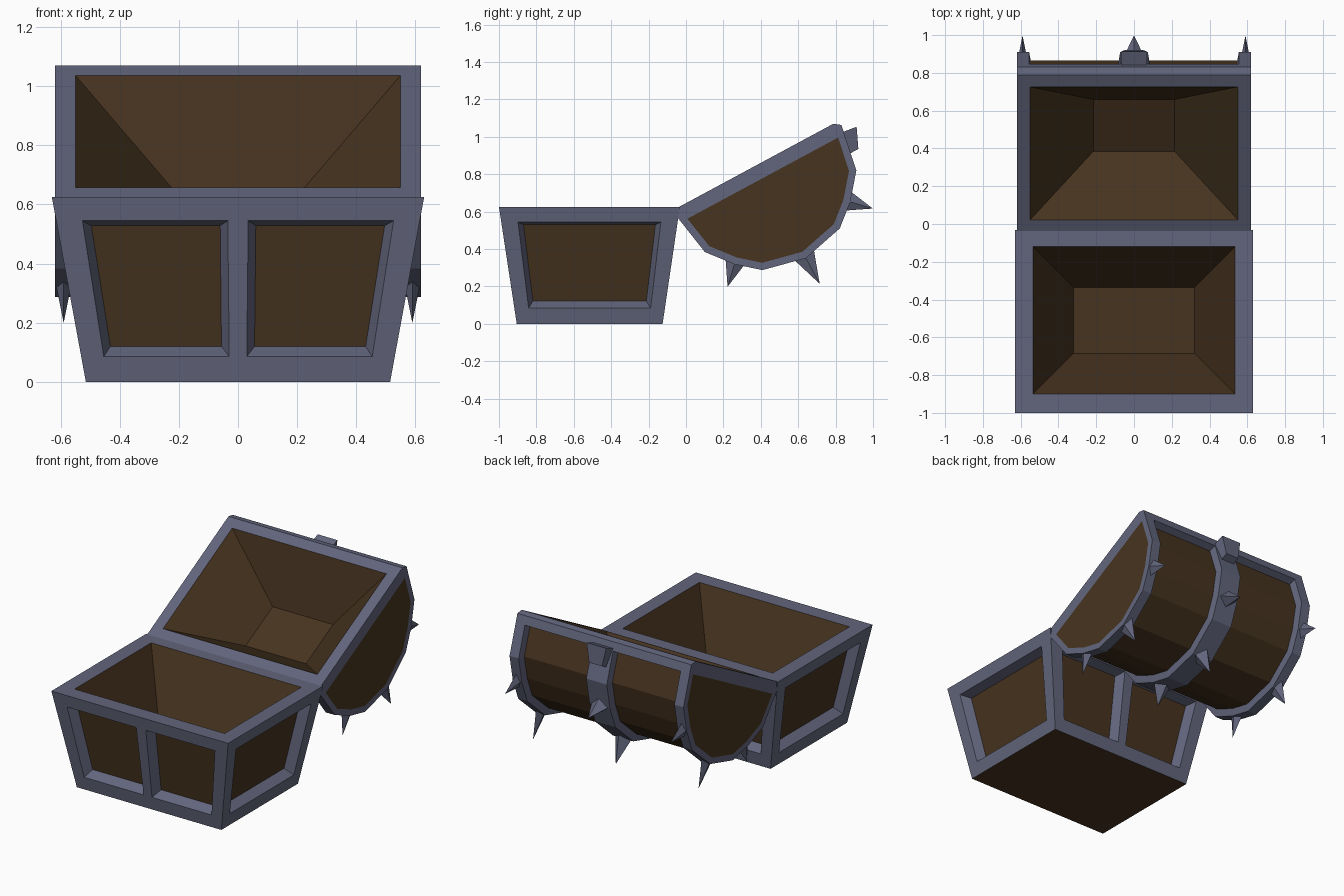
import bpy, bmesh, math
from mathutils import Vector, Matrix

if "Cube" in bpy.data.objects:
    bpy.data.objects.remove(bpy.data.objects["Cube"])


def material(name, rgb):
    m = bpy.data.materials.new(name)
    m.diffuse_color = (*rgb, 1)
    m.use_nodes = True
    m.node_tree.nodes["Principled BSDF"].inputs["Base Color"].default_value = m.diffuse_color
    return m


METAL, WOOD = 0, 1
MATS = [material("slate_metal", (0.124, 0.133, 0.205)),
        material("dark_wood", (0.063, 0.034, 0.014))]


def finish(bm, name, matrix=Matrix()):
    me = bpy.data.meshes.new(name)
    bm.to_mesh(me)
    bm.free()
    for m in MATS:
        me.materials.append(m)
    ob = bpy.data.objects.new(name, me)
    bpy.context.collection.objects.link(ob)
    ob.matrix_world = matrix
    return ob


def face(bm, pts, mat):
    f = bm.faces.new([bm.verts.new(p) for p in pts])
    f.material_index = mat
    f.normal_update()
    return f


def rect(hx, y0, y1, z):
    return [Vector(p) for p in ((-hx, y0, z), (hx, y0, z), (hx, y1, z), (-hx, y1, z))]


def ring(bm, a, b, mat):
    for i in range(4):
        j = (i + 1) % 4
        face(bm, (a[i], a[j], b[j], b[i]), mat)


def hollow(bm, outer, opening, floor):
    ring(bm, outer, opening, METAL)
    ring(bm, opening, floor, WOOD)
    face(bm, floor, WOOD)


# ---- chest base: tapered box with sunken wooden panels ----
bm = bmesh.new()
low = rect(0.515, -0.905, -0.125, 0)
top = rect(0.63, -1.0, -0.033, 0.625)
face(bm, low[::-1], WOOD)
hollow(bm, top, rect(0.535, -0.90, -0.12, 0.625), rect(0.32, -0.685, -0.335, 0.15))

LONG = [0, 0.072, 0.472, 0.528, 0.928, 1]
SHORT = [0, 0.095, 0.905, 1]
VCUT = [0, 0.136, 0.872, 1]
panels = []
for k in range(4):
    n = (k + 1) % 4
    us = LONG if k % 2 == 0 else SHORT
    at = lambda u, v: low[k].lerp(low[n], u).lerp(top[k].lerp(top[n], u), v)
    for i in range(len(us) - 1):
        for j in range(3):
            f = face(bm, (at(us[i], VCUT[j]), at(us[i + 1], VCUT[j]),
                          at(us[i + 1], VCUT[j + 1]), at(us[i], VCUT[j + 1])), METAL)
            if j == 1 and i % 2 == 1:
                panels.append(f)
bmesh.ops.inset_individual(bm, faces=panels, thickness=0.026, depth=-0.06, use_even_offset=True)
for f in panels:
    f.material_index = WOOD
bmesh.ops.remove_doubles(bm, verts=bm.verts, dist=1e-4)
finish(bm, "chest_base")

# ---- lid: faceted barrel, built rim up at local z = 0, then tilted open ----
TILT = math.radians(28.3)
LID = Matrix.Translation((0, 0.374, 0.847)) @ Matrix.Rotation(TILT, 4, 'X')
half = [(0.47, 0), (0.505, 0.026), (0.495, 0.08), (0.46, 0.278),
        (0.352, 0.41), (0.235, 0.509)]
profile = half + [(0, 0.563)] + [(-c, t) for c, t in reversed(half)]
XS = [-0.62, -0.555, -0.073, 0.073, 0.555, 0.62]

bm = bmesh.new()
hollow(bm, rect(0.62, -0.47, 0.47, 0), rect(0.55, -0.40, 0.40, 0),
       rect(0.215, -0.156, 0.156, -0.313))
for i in range(5):
    for (c0, t0), (c1, t1) in zip(profile, profile[1:]):
        face(bm, ((XS[i], c0, -t0), (XS[i + 1], c0, -t0),
                  (XS[i + 1], c1, -t1), (XS[i], c1, -t1)), METAL)
face(bm, [(0.62, c, -t) for c, t in reversed(profile)], METAL)
face(bm, [(-0.62, c, -t) for c, t in profile], METAL)
bmesh.ops.remove_doubles(bm, verts=bm.verts, dist=1e-4)
bm.normal_update()

# wooden end panels
ends = [f for f in bm.faces if len(f.verts) == len(profile)]
bmesh.ops.inset_individual(bm, faces=ends, thickness=0.038, use_even_offset=True)
for f in ends:
    f.material_index = WOOD
    for v in f.verts:
        v.co.z = min(v.co.z, -0.077)

# wooden barrel staves sunk between the metal bands
staves = []
for f in bm.faces:
    c = f.calc_center_median()
    if f.material_index == METAL and 0.2 < abs(c.x) < 0.5 and c.z < -0.1:
        staves.append(f)
bmesh.ops.inset_region(bm, faces=staves, thickness=0.008, depth=-0.045,
                       use_even_offset=True, use_boundary=True)
for f in staves:
    f.material_index = WOOD
finish(bm, "lid", LID)


# ---- spikes on the three bands ----
def spike(name, x, c, t, angle, height, wx, wc):
    sink = 0.025
    k = (height + sink) / height
    bm = bmesh.new()
    base = [Vector(p) for p in ((wx * k, 0, -sink), (0, wc * k, -sink),
                                (-wx * k, 0, -sink), (0, -wc * k, -sink))]
    tip = Vector((0, 0, height))
    for i in range(4):
        face(bm, (base[i], base[(i + 1) % 4], tip), METAL)
    face(bm, base[::-1], METAL)
    bmesh.ops.remove_doubles(bm, verts=bm.verts, dist=1e-5)
    local = Matrix.Translation((x, c, -t)) @ Matrix.Rotation(math.pi + angle, 4, 'X')
    finish(bm, name, LID @ local)


for x, wx in ((-0.59, 0.024), (0, 0.058), (0.59, 0.024)):
    spike("crown_spike", x, 0, 0.555, 0, 0.164, wx, 0.055)
    for s in (-1, 1):
        spike("side_spike", x, s * 0.352, 0.41, s * math.radians(45), 0.126, wx, 0.048)

# ---- clasp: wedge on the front of the centre band ----
bm = bmesh.new()
wide = [Vector((x, c, -z)) for x, c, z in ((-0.07, 0.47, 0.06), (0.07, 0.47, 0.06),
                                           (0.07, 0.572, 0.073), (-0.07, 0.572, 0.073))]
thin = [Vector((x, c, -0.182)) for x, c in ((-0.046, 0.45), (0.046, 0.45), (0.046, 0.524), (-0.046, 0.524))]
face(bm, wide, METAL)
face(bm, thin[::-1], METAL)
ring(bm, thin, wide, METAL)
bmesh.ops.remove_doubles(bm, verts=bm.verts, dist=1e-5)
finish(bm, "clasp", LID)
